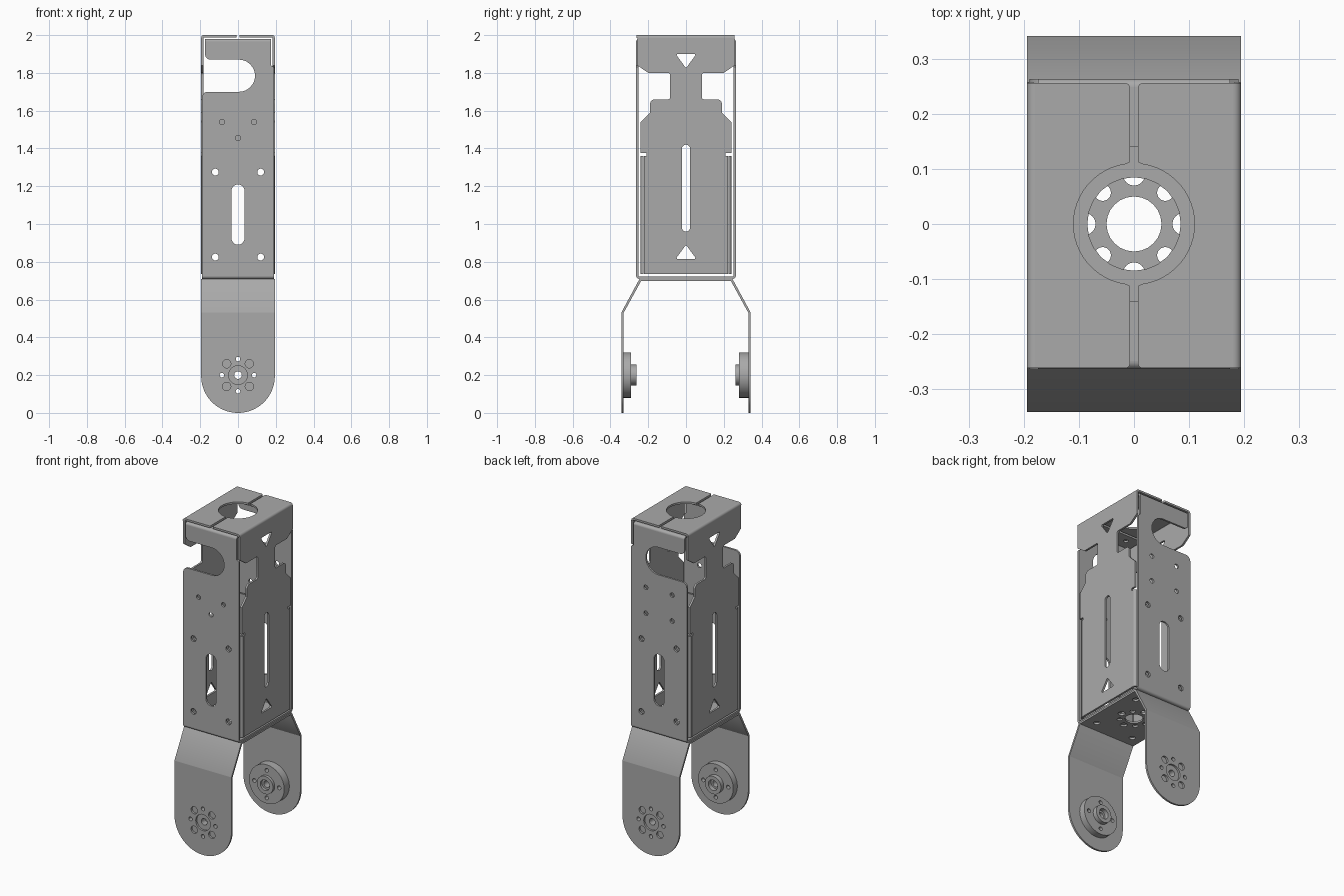
import bpy, bmesh
from math import sin, cos, pi, radians
from mathutils import Matrix, Vector

if "Cube" in bpy.data.objects:
    bpy.data.objects.remove(bpy.data.objects["Cube"])

T = 0.012  # sheet thickness
AXES = {
    "x": Matrix(((0, 0, 1), (1, 0, 0), (0, 1, 0))),
    "y": Matrix(((1, 0, 0), (0, 0, -1), (0, 1, 0))),
    "z": Matrix.Identity(3),
}

metal = bpy.data.materials.new("grey metal")
metal.use_nodes = True
grey = (0.4, 0.4, 0.4, 1)
metal.diffuse_color = grey
metal.node_tree.nodes["Principled BSDF"].inputs["Base Color"].default_value = grey


# Outline helpers
def circle(u, v, r, n=24):
    return [(u + r * cos(2 * pi * i / n), v + r * sin(2 * pi * i / n)) for i in range(n)]


def arc(u, v, r, a0, a1, n=8):
    angles = [radians(a0 + (a1 - a0) * i / n) for i in range(n + 1)]
    return [(u + r * cos(a), v + r * sin(a)) for a in angles]


def slot(u, v0, v1, r):
    return arc(u, v1 - r, r, 0, 180) + arc(u, v0 + r, r, 180, 360)


def rect(u0, v0, u1, v1):
    return [(u0, v0), (u1, v0), (u1, v1), (u0, v1)]


def rounded(points, n=6):
    """Round every corner given as (u, v, radius)."""
    out = []
    for i, p in enumerate(points):
        c = Vector(p[:2])
        if len(p) < 3:
            out.append(tuple(c))
            continue
        a = (Vector(points[i - 1][:2]) - c).normalized()
        b = (Vector(points[(i + 1) % len(points)][:2]) - c).normalized()
        half = a.angle(b) / 2
        mid = c + (a + b).normalized() * p[2] / sin(half)
        d = p[2] / (sin(half) / cos(half))
        va, vb = c + a * d - mid, c + b * d - mid
        for k in range(n + 1):
            w = va.lerp(vb, k / n).normalized() * p[2]
            out.append(tuple(mid + w))
    return out


def plate(axis, pos, loops, depth=T):
    """Solid from an outline with holes, thickened along an axis."""
    cu = bpy.data.curves.new("outline", "CURVE")
    cu.dimensions, cu.fill_mode, cu.extrude = "2D", "BOTH", depth / 2
    for loop in loops:
        sp = cu.splines.new("POLY")
        sp.points.add(len(loop) - 1)
        for pt, (u, v) in zip(sp.points, loop):
            pt.co = (u, v, 0, 1)
        sp.use_cyclic_u = True
    ob = bpy.data.objects.new("outline", cu)
    bpy.context.collection.objects.link(ob)
    dg = bpy.context.evaluated_depsgraph_get()
    me = bpy.data.meshes.new_from_object(ob.evaluated_get(dg))
    bpy.data.objects.remove(ob)
    bpy.data.curves.remove(cu)
    shift = Vector([pos if a == axis else 0 for a in "xyz"])
    me.transform(Matrix.Translation(shift) @ AXES[axis].to_4x4())
    return me


def bend(axis, pos, length, u, v, a0):
    """Quarter-round fold joining two sheets."""
    ring = arc(u, v, 0.015, a0, a0 + 90) + arc(u, v, 0.003, a0 + 90, a0)
    return plate(axis, pos, [ring], length)


def part(name, pieces, angle=35):
    bm = bmesh.new()
    for me in pieces:
        bm.from_mesh(me)
        bpy.data.meshes.remove(me)
    bmesh.ops.remove_doubles(bm, verts=bm.verts, dist=0.0001)
    bmesh.ops.recalc_face_normals(bm, faces=bm.faces)
    me = bpy.data.meshes.new(name)
    bm.to_mesh(me)
    bm.free()
    me.materials.append(metal)
    for p in me.polygons:
        p.material_index = 0
    ob = bpy.data.objects.new(name, me)
    bpy.context.collection.objects.link(ob)
    bpy.ops.object.select_all(action="DESELECT")
    ob.select_set(True)
    bpy.context.view_layer.objects.active = ob
    bpy.ops.object.shade_smooth_by_angle(angle=radians(angle))
    return ob


# Channel: front plate, back plate and floor in one folded sheet
face = rounded([(-0.19, 0.725), (0.19, 0.725), (0.19, 1.83), (0.175, 1.84), (0.175, 1.965),
                (-0.175, 1.965), (-0.175, 1.87, 0.03), (0.09, 1.87, 0.084),
                (0.09, 1.70, 0.084), (-0.19, 1.70, 0.03)])
screws = [circle(x, z, 0.018) for x in (-0.12, 0.12) for z in (0.825, 1.275)]
small = {-1: [(-0.085, 1.54), (0.085, 1.54), (0, 1.455)],
         1: [(x, z) for x in (-0.09, 0.09) for z in (1.44, 1.6)]}
channel = [plate("z", 0.716, [rect(-0.19, -0.249, 0.19, 0.249), circle(0, 0, 0.085)])]
for s in (-1, 1):
    holes = screws + [circle(x, z, 0.014) for x, z in small[s]]
    channel.append(plate("y", s * 0.258, [face, slot(0, 0.89, 1.21, 0.035)] + holes))
    channel.append(bend("x", 0, 0.38, s * 0.249, 0.725, 270 if s > 0 else 180))
    channel.append(bend("x", 0, 0.35, s * 0.249, 1.965, 0 if s > 0 else 90))
    y0, y1 = sorted((s * 0.14, s * 0.249))
    channel.append(plate("z", 1.974, [rect(-0.175, y0, 0.175, y1)]
                         + [circle(x, s * 0.19, 0.014) for x in (-0.1, 0.1)]))
part("channel_sheet", channel)

# Side covers: side wall, half of the split top and four screw flanges
half = [(0.222, 0.735), (0.222, 1.36), (0.21, 1.36), (0.21, 1.375), (0.24, 1.375),
        (0.24, 1.54), (0.19, 1.59), (0.19, 1.66, 0.025), (0.085, 1.66, 0.01),
        (0.085, 1.80, 0.01), (0.20, 1.80), (0.258, 1.84), (0.258, 1.985)]
wall = rounded(half + [(-p[0],) + p[1:] for p in reversed(half)])
triangles = [rounded([(-0.055, a, 0.006), (0.055, a, 0.006), (0, b, 0.006)])
             for a, b in ((0.815, 0.89), (1.9, 1.825))]
for s, name in ((1, "left_cover"), (-1, "right_cover")):
    pieces = [plate("x", s * 0.189, [wall, slot(0, 0.96, 1.42, 0.022)] + triangles)]
    top = rounded([(s * 0.0075, -0.262, 0.008), (s * 0.18, -0.262), (s * 0.18, 0.256),
                   (s * 0.0075, 0.256, 0.008), (s * 0.0075, 0.112, 0.002)]
                  + [(s * u, v) for u, v in arc(0, 0, 0.11, 82, -82, 24)]
                  + [(s * 0.0075, -0.112, 0.002)])
    pieces.append(plate("z", 1.994, [top]))
    pieces.append(bend("y", -0.003, 0.518, s * 0.18, 1.985, 0 if s > 0 else 90))
    for t in (-1, 1):
        start = {(1, 1): 0, (-1, 1): 90, (-1, -1): 180, (1, -1): 270}[s, t]
        pieces.append(bend("z", 1.0475, 0.625, s * 0.18, t * 0.225, start))
        x0, x1 = sorted((s * 0.09, s * 0.18))
        flange = rect(x0, 0.735, x1, 1.36)
        pieces.append(plate("y", t * 0.234, [flange] + [
            circle(s * 0.12, z, 0.018) for z in (0.825, 1.275)]))
    part(name, pieces)

# Fork: drilled base with two splayed legs
ring = [circle(0.09 * cos(a * pi / 2), 0.09 * sin(a * pi / 2), 0.02) for a in range(4)]
ring += [circle(x, y, 0.015) for x in (-0.057, 0.057) for y in (-0.057, 0.057)]
ring += [circle(x, y, 0.018) for x in (-0.13, 0.13) for y in (-0.17, 0.17)]
fork = [plate("z", 0.7035, [rect(-0.195, -0.24, 0.195, 0.24), circle(0, 0, 0.05)] + ring)]
pins = [circle(0.085 * cos(a * pi / 2), 0.2 + 0.085 * sin(a * pi / 2), 0.012) for a in range(4)]
ports = [circle(x, 0.2 + z, 0.022) for x in (-0.06, 0.06) for z in (-0.06, 0.06)]
leg = [(0.195, 0.53), (-0.195, 0.53)] + arc(0, 0.195, 0.195, 180, 360, 40)
for s in (-1, 1):
    slant = [(0.238, 0.7095), (0.247, 0.7075), (0.342, 0.532), (0.342, 0.53),
             (0.33, 0.53), (0.238, 0.6975)]
    fork.append(plate("x", 0, [[(s * y, z) for y, z in slant]], 0.39))
    fork.append(plate("y", s * 0.336, [leg, circle(0, 0.2, 0.05)] + pins + ports))
part("fork", fork)

# Hubs: drilled disc with a raised collar on the inside of each leg
for s, name, inner in ((-1, "front_hub", 0.29), (1, "back_hub", 0.28)):
    disc = plate("y", s * (0.33 + inner) / 2,
                 [circle(0, 0.2, 0.12, 48), circle(0, 0.2, 0.02)] + pins, 0.33 - inner)
    collar = plate("y", s * (inner + 0.263) / 2,
                   [circle(0, 0.2, 0.055, 32), circle(0, 0.2, 0.032)], inner - 0.263)
    part(name, [disc, collar])
